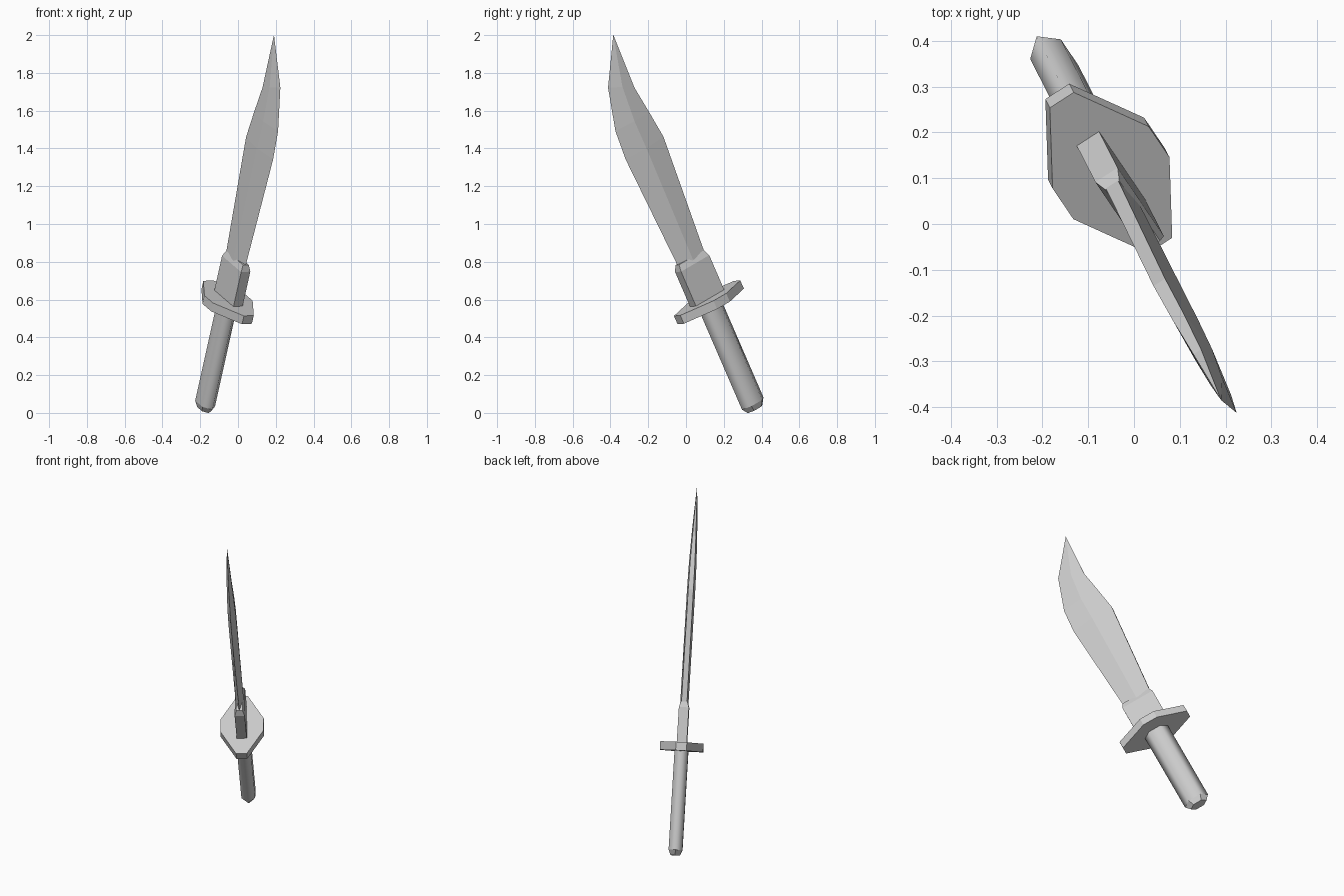
import bpy, bmesh, math
from mathutils import Matrix, Vector

cube = bpy.data.objects.get("Cube")
if cube:
    bpy.data.objects.remove(cube, do_unlink=True)

steel = bpy.data.materials.new("plain_grey")
steel.use_nodes = True
GREY = (0.6, 0.6, 0.6, 1)
steel.diffuse_color = GREY
steel.node_tree.nodes["Principled BSDF"].inputs["Base Color"].default_value = GREY

# Knife frame: x towards the cutting edge, y across the thickness, z towards the tip
along = Vector((0.2, -0.39, 0.9)).normalized()
across = Vector((0.84, 0.54, 0.05))
across = (across - along * across.dot(along)).normalized()
width = across.cross(along)
pose = Matrix((width, across, along)).transposed().to_4x4()
pose.translation = (-0.1185, 0.245, 0.3)


def loft(name, rings, tip=None):
    """Skin a list of equal rings, closed by end caps or by a tip point."""
    bm = bmesh.new()
    loops = [[bm.verts.new(p) for p in ring] for ring in rings]
    n = len(loops[0])
    for a, b in zip(loops, loops[1:]):
        for i in range(n):
            bm.faces.new((a[i], a[(i + 1) % n], b[(i + 1) % n], b[i]))
    bm.faces.new(loops[0][::-1])
    if tip:
        end = bm.verts.new(tip)
        for i in range(n):
            bm.faces.new((loops[-1][i], loops[-1][(i + 1) % n], end))
    else:
        bm.faces.new(loops[-1])
    bmesh.ops.recalc_face_normals(bm, faces=bm.faces)
    mesh = bpy.data.meshes.new(name)
    bm.to_mesh(mesh)
    bm.free()
    mesh.materials.append(steel)
    obj = bpy.data.objects.new(name, mesh)
    bpy.context.collection.objects.link(obj)
    obj.matrix_world = pose
    return obj


def rect(x, y, z):
    return [(-x, -y, z), (x, -y, z), (x, y, z), (-x, y, z)]


def hexagon(scale, z):
    return [(0.076 * scale * math.cos(i * math.pi / 3),
             0.046 * scale * math.sin(i * math.pi / 3), z) for i in range(6)]


# Handle: six-sided grip with a chamfered butt, smooth along its sides
handle = loft("handle", [hexagon(0.68, -0.31), hexagon(1, -0.278), hexagon(1, 0.3)])
for face in handle.data.polygons:
    face.use_smooth = abs(face.normal.z) < 0.1
for edge in handle.data.edges:
    a, b = (handle.data.vertices[v].co.z for v in edge.vertices)
    edge.use_edge_sharp = abs(a - b) < 0.001

# Guard: elongated octagonal plate
outline = [(0.213, 0.031), (0.045, 0.125), (-0.045, 0.125), (-0.213, 0.031),
           (-0.213, -0.031), (-0.045, -0.125), (0.045, -0.125), (0.213, -0.031)]
loft("guard", [[(x, y, z) for x, y in outline] for z in (0.293, 0.342)])

# Blade base: thick block tapering into the blade
loft("blade_base", [rect(0.1, 0.029, 0.335), rect(0.1, 0.029, 0.545),
                    rect(0.088, 0.018, 0.58)])

# Blade: flat spine, raised ridge and sharp edge; (x, z) of each, then half thicknesses
stations = [((-0.088, 0.565), (0.0, 0.565), (0.086, 0.555), 0.016, 0.024),
            ((-0.140, 1.224), (-0.01, 1.22), (0.121, 1.217), 0.015, 0.024),
            ((-0.120, 1.378), (-0.01, 1.378), (0.1095, 1.378), 0.014, 0.022),
            ((-0.099, 1.534), (-0.03, 1.57), (0.0445, 1.603), 0.010, 0.015)]
rings = []
for (sx, sz), (rx, rz), (ex, ez), sh, rh in stations:
    rings.append([(sx, -sh, sz), (rx, -rh, rz), (ex, 0, ez), (rx, rh, rz), (sx, sh, sz)])
loft("blade", rings, tip=(-0.115, 0, 1.837))
